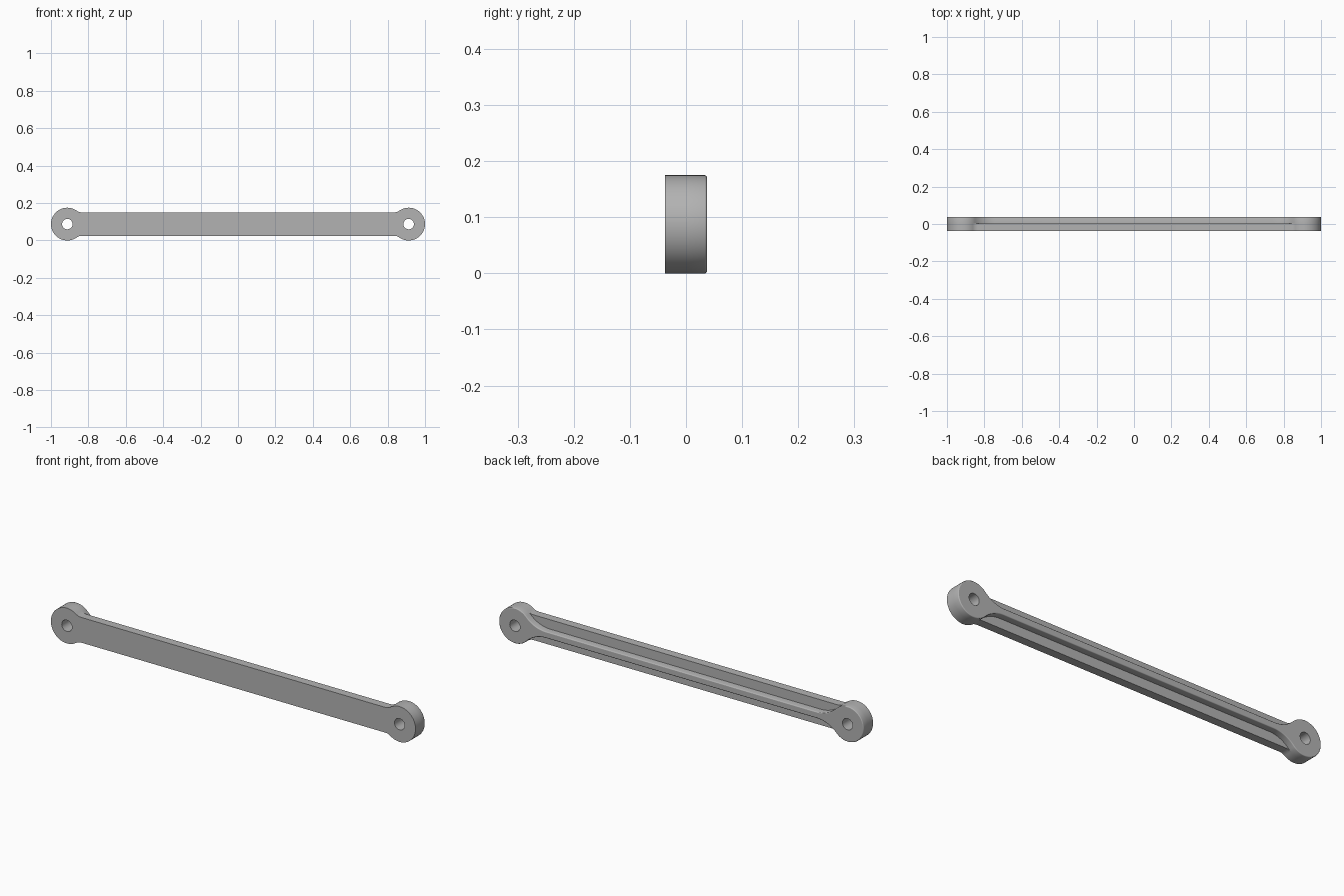
import bpy, bmesh
from math import sin, cos, pi, atan2, sqrt, radians, hypot

cube = bpy.data.objects.get("Cube")
if cube:
    bpy.data.objects.remove(cube, do_unlink=True)

# Main dimensions
EYE_R, HOLE_R = 0.0875, 0.028
EYE_X = 1 - EYE_R
FRONT, FLOOR, BACK = -0.0375, 0.004, 0.0375
PLATE_HALF, PLATE_FILLET = 0.0625, 0.05
RIB_HALF, RIB_FILLET = 0.016, 0.15
ROUND = 0.004


def tangent_angle(half, fillet):
    return atan2(half + fillet, sqrt((EYE_R + fillet) ** 2 - (half + fillet) ** 2))


def arc(cx, cz, r, a, b, n):
    return [(cx + r * cos(a + (b - a) * i / n), cz + r * sin(a + (b - a) * i / n))
            for i in range(n + 1)]


PLATE_T = tangent_angle(PLATE_HALF, PLATE_FILLET)


def outline(half, fillet):
    """Clockwise outline: straight bar flaring by fillets into a round eye at each end."""
    t = tangent_angle(half, fillet)
    reach = EYE_R + fillet
    quarter = arc(EYE_X - reach * cos(t), half + fillet, fillet, -pi / 2, -t, 12)
    if t < PLATE_T - 0.001:
        quarter += arc(EYE_X, 0, EYE_R, pi - t, pi - PLATE_T, 3)[1:-1]
    else:
        quarter.pop()
    quarter += arc(EYE_X, 0, EYE_R, pi - PLATE_T, 0, 28)
    right = quarter + [(x, -z) for x, z in reversed(quarter[:-1])]
    return right + [(-x, -z) for x, z in right]


def shrink(pts, d):
    """Move an outline inward."""
    out = []
    for i, (x, z) in enumerate(pts):
        (ax, az), (bx, bz) = pts[i - 1], pts[(i + 1) % len(pts)]
        tx, tz = bx - ax, bz - az
        length = hypot(tx, tz)
        out.append((x + d * tz / length, z - d * tx / length))
    return out


bm = bmesh.new()


def ring(pts, y):
    return [bm.verts.new((x, y, z + EYE_R)) for x, z in pts]


def wall(a, b):
    for i in range(len(a)):
        j = (i + 1) % len(a)
        bm.faces.new((a[i], a[j], b[j], b[i])).smooth = True


# Plate sides
plate = outline(PLATE_HALF, PLATE_FILLET)
wall(ring(plate, FRONT), ring(plate, FLOOR))

# Rib and eye sides with a rounded back rim
rib = outline(RIB_HALF, RIB_FILLET)
rings = [ring(rib, FLOOR)]
for k in range(4):
    a = k * pi / 6
    rings.append(ring(shrink(rib, ROUND * (1 - cos(a))), BACK - ROUND * (1 - sin(a))))
for lower, upper in zip(rings, rings[1:]):
    wall(lower, upper)

# Pin holes
for side in (-1, 1):
    hole = arc(side * EYE_X, 0, HOLE_R, 0, 2 * pi, 40)[:-1]
    wall(ring(hole, FRONT), ring(hole, BACK))

# Flat front, pocket floors and back, filled around the holes
bmesh.ops.remove_doubles(bm, verts=bm.verts[:], dist=0.00001)
for y in (FRONT, FLOOR, BACK):
    rim = [e for e in bm.edges if e.is_boundary
           and all(abs(v.co.y - y) < 0.0001 for v in e.verts)]
    filled = bmesh.ops.triangle_fill(bm, edges=rim, use_beauty=True, normal=(0, 1, 0))
    for g in filled["geom"]:
        if isinstance(g, bmesh.types.BMFace):
            g.smooth = False
bmesh.ops.recalc_face_normals(bm, faces=bm.faces[:])
for e in bm.edges:
    e.smooth = len(e.link_faces) == 2 and e.calc_face_angle(0) < radians(32)

mesh = bpy.data.meshes.new("link_arm")
bm.to_mesh(mesh)
bm.free()
arm = bpy.data.objects.new("link_arm", mesh)
bpy.context.collection.objects.link(arm)

# Plain grey material
grey = bpy.data.materials.new("grey")
grey.use_nodes = True
colour = (0.45, 0.45, 0.45, 1)
grey.diffuse_color = colour
grey.node_tree.nodes["Principled BSDF"].inputs["Base Color"].default_value = colour
mesh.materials.append(grey)
